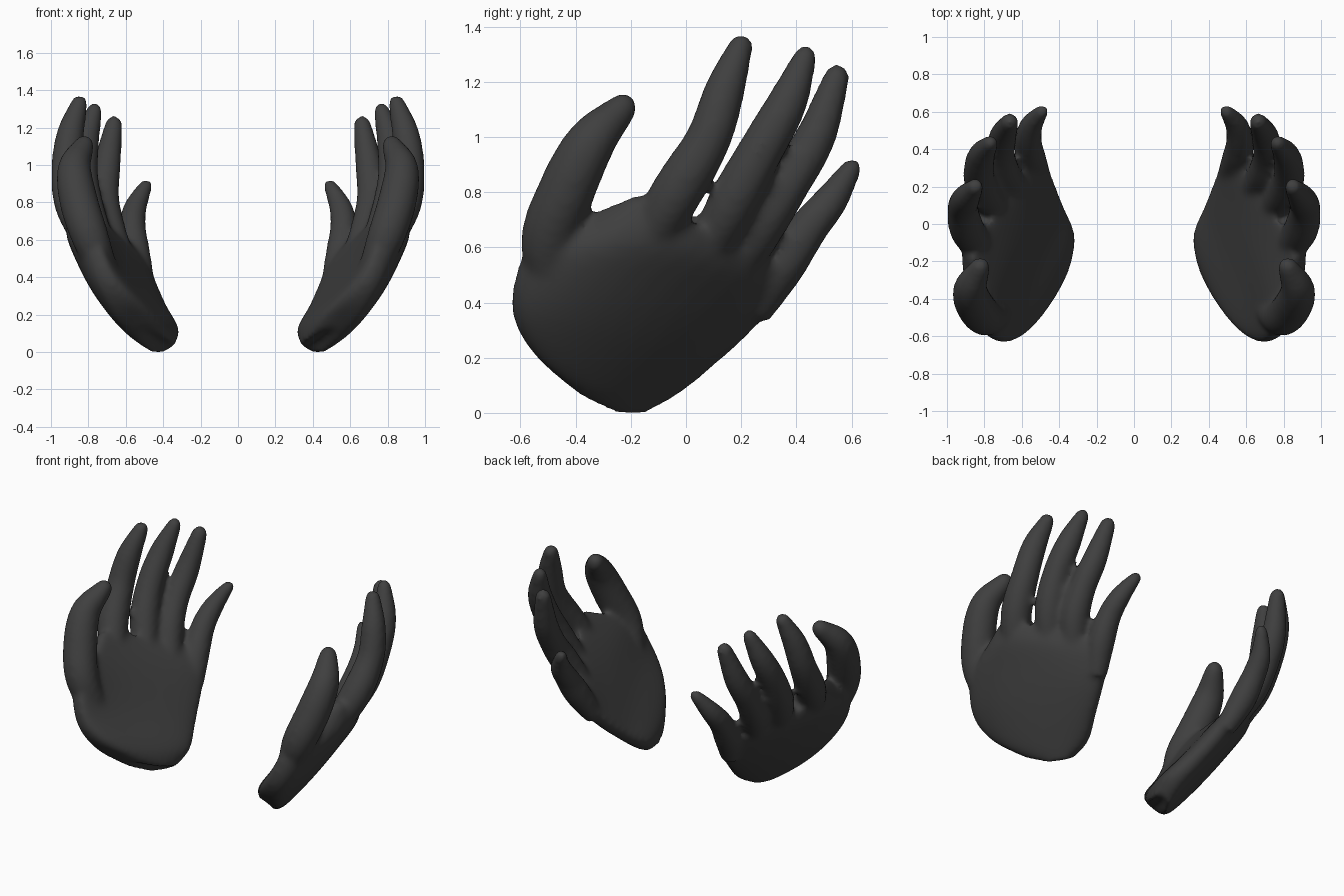
import bpy, bmesh, math
from mathutils import Vector

if "Cube" in bpy.data.objects:
    bpy.data.objects.remove(bpy.data.objects["Cube"])

NORMAL = Vector((0.81, 0.22, -0.54)).normalized()   # direction the back of the hand faces


def skin(bm, rings):
    """Bridge a list of equal-sized point rings into a closed tube."""
    vs = [[bm.verts.new(p) for p in ring] for ring in rings]
    n = len(vs[0])
    for a, b in zip(vs, vs[1:]):
        for i in range(n):
            bm.faces.new((a[i], a[(i + 1) % n], b[(i + 1) % n], b[i]))
    bm.faces.new(vs[0][::-1])
    bm.faces.new(vs[-1])


def smooth_path(pts, steps=5):
    """Catmull-Rom resampling, works on vectors of any length."""
    p = [Vector(q) for q in pts]
    p = [2 * p[0] - p[1]] + p + [2 * p[-1] - p[-2]]
    out = []
    for i in range(1, len(p) - 2):
        a, b, c, d = p[i - 1:i + 3]
        for k in range(steps):
            t = k / steps
            out.append(0.5 * (2 * b + (c - a) * t + (2 * a - 5 * b + 4 * c - d) * t * t
                              + (3 * b - a - 3 * c + d) * t ** 3))
    return out + [p[-2]]


def finger(bm, pts, sides=14):
    """Tapered tube through (x, y, z, radius) points with a rounded tip."""
    path = smooth_path(pts)
    tip_dir = (path[-1].xyz - path[-2].xyz).normalized()
    r = path[-1][3]
    end = path[-1].xyz
    for k in (30, 60, 80):
        a = math.radians(k)
        path.append(Vector((*(end + tip_dir * r * 1.1 * math.sin(a)), r * math.cos(a))))
    rings = []
    for i, q in enumerate(path):
        d = (path[min(i + 1, len(path) - 1)].xyz - path[max(i - 1, 0)].xyz).normalized()
        u = d.cross(NORMAL).normalized()
        v = d.cross(u)
        rings.append([q.xyz + q[3] * (u * math.cos(t) + v * math.sin(t))
                      for t in (2 * math.pi * k / sides for k in range(sides))])
    skin(bm, rings)


def palm(bm, rows, sides=32):
    """Loft of flattened sections: thumb edge, middle, little-finger edge, half thickness."""
    flat = smooth_path([(*a, *m, *b, h) for a, m, b, h in rows], 4)
    rings = []
    for q in flat:
        a, m, b = (Vector(q[i:i + 3]) for i in (0, 3, 6))
        c = 2 * m - 0.5 * (a + b)
        ring = []
        for k in range(sides):
            t = 2 * math.pi * k / sides
            s = (1 - math.cos(t)) / 2
            lift = math.copysign(abs(math.sin(t)) ** 0.65, math.sin(t)) * q[9]
            ring.append(a * (1 - s) ** 2 + c * 2 * s * (1 - s) + b * s * s + NORMAL * lift)
        rings.append(ring)
    skin(bm, rings)


bm = bmesh.new()

# Palm, from the wrist stump up to the knuckles
palm(bm, [
    ((.53, -.46, .14), (.42, -.29, .035), (.36, -.14, .02), .062),
    ((.63, -.59, .27), (.51, -.35, .15), (.345, -.02, .09), .10),
    ((.72, -.63, .41), (.65, -.29, .34), (.40, .12, .20), .105),
    ((.79, -.56, .60), (.75, -.18, .52), (.45, .25, .32), .105),
    ((.84, -.35, .70), (.80, -.03, .63), (.49, .34, .44), .09),
    ((.88, -.19, .78), (.80, .07, .69), (.53, .38, .52), .055),
])

# Thumb and four fingers
for pts in (
    [(.69, -.44, .36, .07), (.785, -.50, .60, .10), (.85, -.435, .80, .105),
     (.875, -.345, .98, .092), (.825, -.235, 1.10, .058)],
    [(.78, -.18, .54, .07), (.885, -.045, .78, .095), (.915, .08, .99, .084),
     (.895, .14, 1.17, .075), (.85, .197, 1.325, .048)],
    [(.69, .04, .50, .06), (.795, .155, .735, .09), (.83, .265, .94, .084),
     (.815, .365, 1.12, .075), (.77, .43, 1.285, .046)],
    [(.60, .16, .46, .06), (.69, .265, .665, .088), (.715, .37, .83, .081),
     (.70, .47, 1.00, .075), (.665, .545, 1.212, .05)],
    [(.50, .25, .36, .06), (.55, .35, .53, .082), (.565, .44, .665, .074),
     (.55, .525, .77, .064), (.495, .60, .885, .040)],
):
    finger(bm, pts)

bmesh.ops.recalc_face_normals(bm, faces=bm.faces)
mesh = bpy.data.meshes.new("hands")
bm.to_mesh(mesh)
bm.free()
hands = bpy.data.objects.new("hands", mesh)
bpy.context.collection.objects.link(hands)

# Fuse the parts into one skin, soften the joins, mirror to the other hand
fuse = hands.modifiers.new("fuse", 'REMESH')
fuse.mode = 'VOXEL'
fuse.voxel_size = 0.016
fuse.use_smooth_shade = True
soft = hands.modifiers.new("soften", 'SMOOTH')
soft.factor = 0.5
soft.iterations = 14
mirror = hands.modifiers.new("other_hand", 'MIRROR')
mirror.use_axis = (True, False, False)

# Dark grey skin
mat = bpy.data.materials.new("dark_grey")
mat.diffuse_color = (0.05, 0.05, 0.05, 1)
mat.use_nodes = True
mat.node_tree.nodes["Principled BSDF"].inputs["Base Color"].default_value = mat.diffuse_color
mesh.materials.append(mat)
